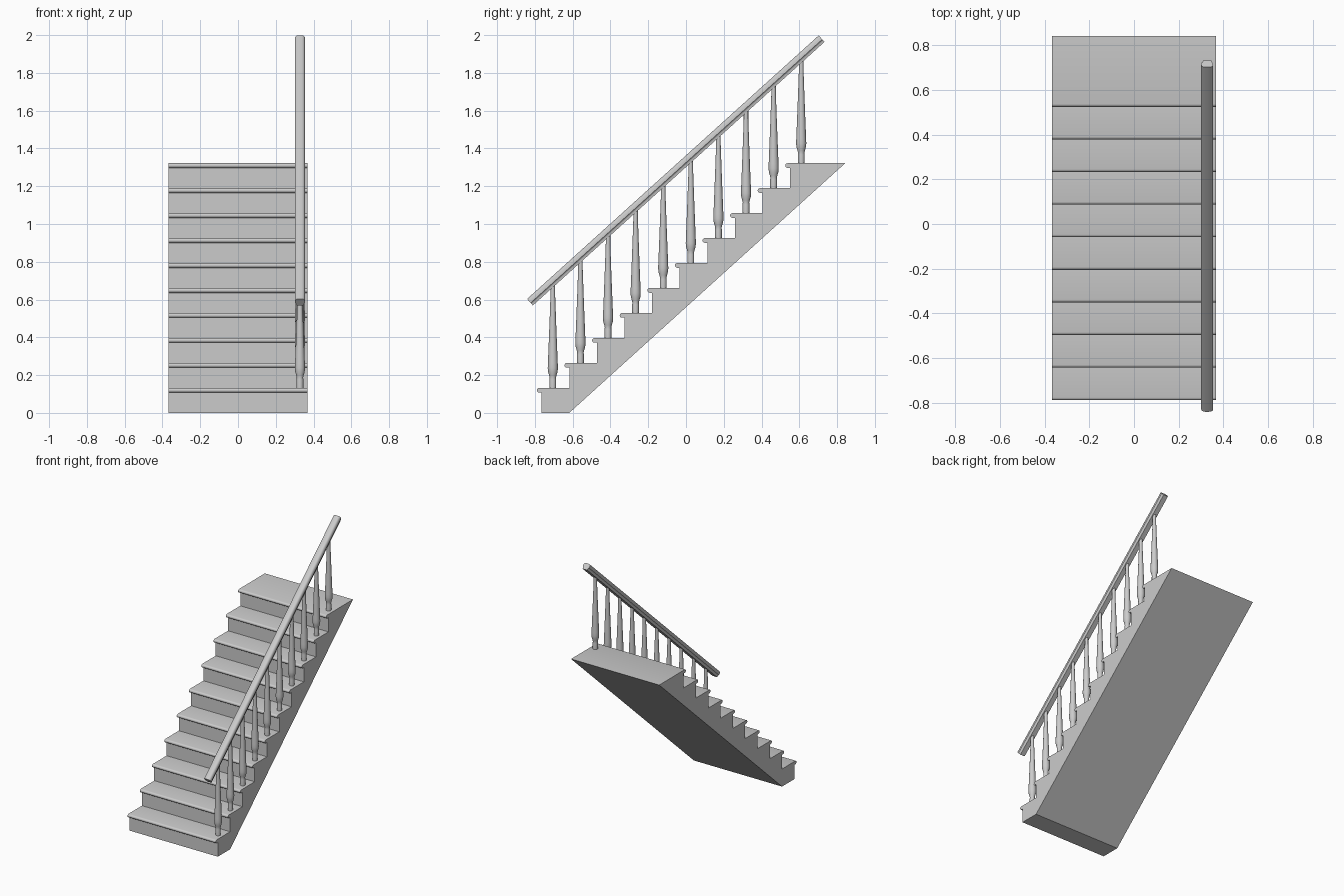
import bpy, bmesh, math
from mathutils import Vector

if "Cube" in bpy.data.objects:
    bpy.data.objects.remove(bpy.data.objects["Cube"])

STEPS, RUN, RISE = 10, 0.1461, 0.1322
Y0, HALF_W = -0.764, 0.367
RAIL_X = 0.328
RAIL_A, RAIL_B = Vector((RAIL_X, -0.826, 0.586)), Vector((RAIL_X, 0.718, 1.981))


def make_object(name, bm, smooth=True):
    bmesh.ops.recalc_face_normals(bm, faces=bm.faces)
    me = bpy.data.meshes.new(name)
    bm.to_mesh(me)
    bm.free()
    ob = bpy.data.objects.new(name, me)
    bpy.context.collection.objects.link(ob)
    if smooth:
        bpy.context.view_layer.objects.active = ob
        ob.select_set(True)
        bpy.ops.object.shade_smooth_by_angle(angle=math.radians(35))
        ob.select_set(False)
    return ob


def prism(name, points, offset):
    bm = bmesh.new()
    face = bm.faces.new([bm.verts.new(p) for p in points])
    new = bmesh.ops.extrude_face_region(bm, geom=[face], use_keep_orig=True)
    bmesh.ops.translate(bm, verts=[v for v in new["geom"] if isinstance(v, bmesh.types.BMVert)], vec=offset)
    return make_object(name, bm)


# Staircase: one stepped side profile with a rounded nosing on every tread
r = 0.0125
profile = []
for i in range(STEPS):
    y, top = Y0 + i * RUN, (i + 1) * RISE
    profile += [(y, top - RISE), (y, top - 2 * r)]
    for k in range(7):
        a = math.radians(-90 - 30 * k)
        profile.append((y - 0.013 + r * math.cos(a), top - r + r * math.sin(a)))
profile += [(Y0 + (STEPS + 1) * RUN, STEPS * RISE), (Y0 + RUN, 0)]
prism("staircase", [(-HALF_W, y, z) for y, z in profile], Vector((2 * HALF_W, 0, 0)))

# Handrail: rounded top, narrower grooved underside, square cut ends
axis = RAIL_B - RAIL_A
up = Vector((0, -axis.z, axis.y)).normalized()
half = [(0.019, -0.023), (0.020, -0.014), (0.022, -0.009), (0.027, -0.005),
        (0.027, 0.008), (0.024, 0.016), (0.018, 0.021), (0.009, 0.023)]
section = half + [(-x, h) for x, h in reversed(half)]
prism("handrail", [RAIL_A + Vector((x, 0, 0)) + up * h for x, h in section], axis)

# Balusters: turned spindles, one per tread, running up into the rail
turning = [(0.018, 0), (0.018, 0.045), (0.017, 0.055), (0.020, 0.068), (0.025, 0.085),
           (0.027, 0.105), (0.026, 0.13), (0.022, 0.23), (0.017, 0.36), (0.012, 0.50), (0.012, 0.55)]
SIDES = 16
for i in range(STEPS):
    y, z = Y0 + i * RUN + 0.059, (i + 1) * RISE
    bm = bmesh.new()
    rings = [[bm.verts.new((RAIL_X + rad * math.cos(math.tau * k / SIDES),
                            y + rad * math.sin(math.tau * k / SIDES), z + h))
              for k in range(SIDES)] for rad, h in turning]
    for lo, hi in zip(rings, rings[1:]):
        for k in range(SIDES):
            n = (k + 1) % SIDES
            bm.faces.new((lo[k], lo[n], hi[n], hi[k]))
    bm.faces.new(rings[0])
    bm.faces.new(rings[-1])
    make_object(f"baluster_{i + 1}", bm)
